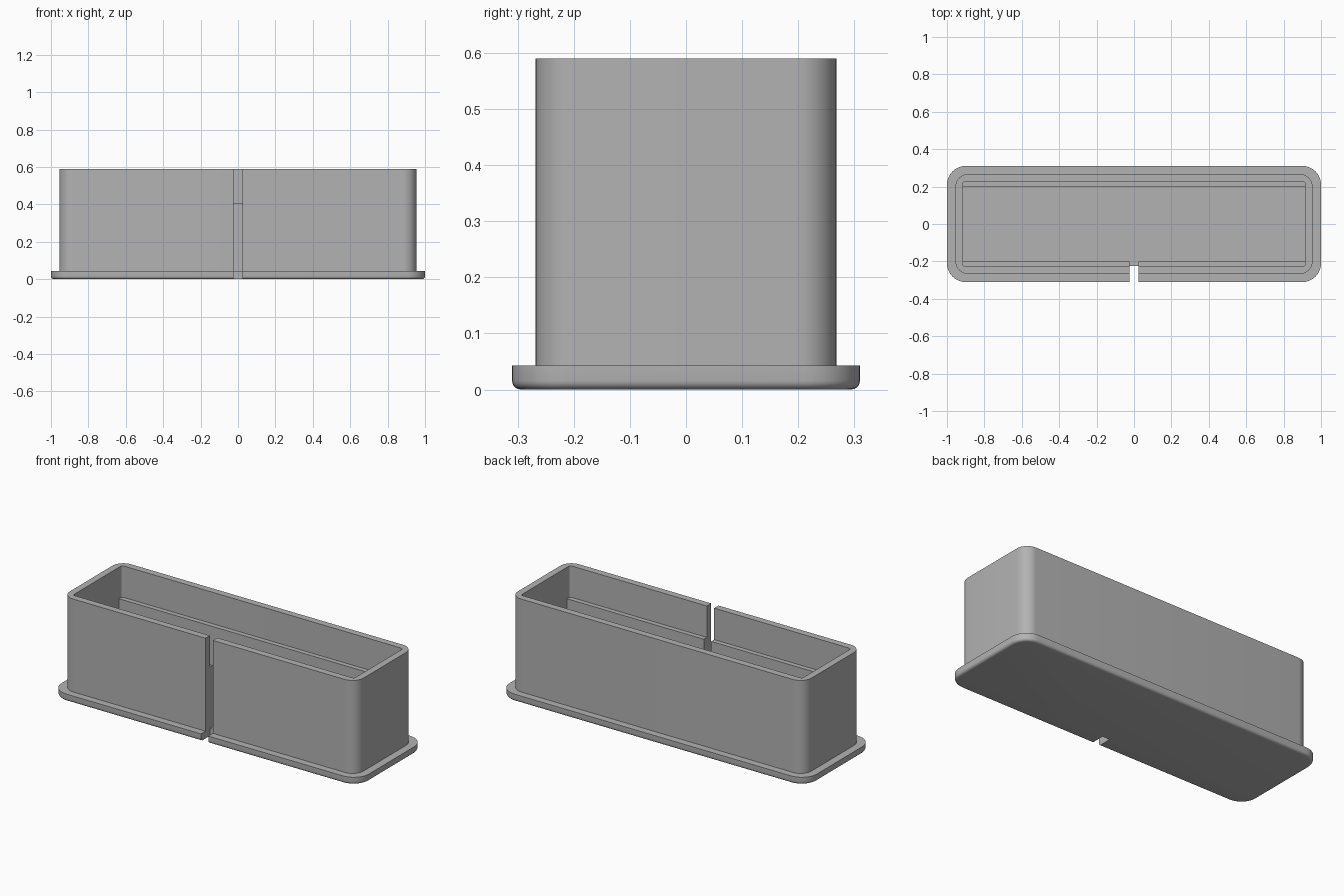
import bpy, bmesh
from math import sin, cos, pi, radians

cube = bpy.data.objects.get("Cube")
if cube:
    bpy.data.objects.remove(cube, do_unlink=True)

# Single plain grey material
grey = bpy.data.materials.new("plain grey")
grey.use_nodes = True
colour = (0.45, 0.45, 0.45, 1)
grey.diffuse_color = colour
grey.node_tree.nodes["Principled BSDF"].inputs["Base Color"].default_value = colour

FLOOR, LEDGE, TOP = 0.043, 0.405, 0.59
IN_X, IN_Y, LEDGE_Y = 0.915, 0.228, 0.2
SLOT = 0.024
STEPS = 10


def add_object(name, bm):
    bmesh.ops.recalc_face_normals(bm, faces=bm.faces)
    mesh = bpy.data.meshes.new(name)
    bm.to_mesh(mesh)
    bm.free()
    mesh.materials.append(grey)
    obj = bpy.data.objects.new(name, mesh)
    bpy.context.collection.objects.link(obj)
    return obj


def box(name, x0, x1, y0, y1, z0, z1):
    bm = bmesh.new()
    bmesh.ops.create_cube(bm, size=1)
    for v in bm.verts:
        v.co.x = x1 if v.co.x > 0 else x0
        v.co.y = y1 if v.co.y > 0 else y0
        v.co.z = z1 if v.co.z > 0 else z0
    return add_object(name, bm)


def ring(bm, hx, hy, r, z):
    """Rounded rectangle of vertices at height z."""
    verts = []
    for q, (sx, sy) in enumerate([(1, 1), (-1, 1), (-1, -1), (1, -1)]):
        for i in range(STEPS + 1):
            a = (q + i / STEPS) * pi / 2
            verts.append(bm.verts.new((sx * (hx - r) + r * cos(a),
                                       sy * (hy - r) + r * sin(a), z)))
    return verts


# Open tray: rounded flange edge, outer wall, rim, inner wall, floor
bm = bmesh.new()
fillet = 0.016
sections = []
for i in range(6):
    a = i / 5 * pi / 2
    inset = fillet * (1 - sin(a))
    sections.append((1 - inset, 0.31 - inset, 0.1 - inset, fillet * (1 - cos(a))))
sections += [(1, 0.31, 0.1, FLOOR), (0.955, 0.268, 0.07, FLOOR),
             (0.955, 0.268, 0.07, TOP), (IN_X, IN_Y, 0.012, TOP),
             (IN_X, IN_Y, 0.012, FLOOR)]
rings = [ring(bm, *s) for s in sections]
for low, high in zip(rings, rings[1:]):
    n = len(low)
    for i in range(n):
        j = (i + 1) % n
        bm.faces.new((low[i], low[j], high[j], high[i]))
bm.faces.new(rings[0])
bm.faces.new(rings[-1])
tray = add_object("tray", bm)

# Vertical slot through the front wall and flange
cutter = box("slot_cutter", -SLOT, SLOT, -0.5, -IN_Y + 0.004, -0.2, 1)
cutter.hide_render = True
cut = tray.modifiers.new("slot", "BOOLEAN")
cut.operation, cut.solver, cut.object = "DIFFERENCE", "EXACT", cutter
bpy.context.view_layer.objects.active = tray
tray.select_set(True)
bpy.ops.object.modifier_apply(modifier="slot")
bpy.data.objects.remove(cutter, do_unlink=True)
bpy.ops.object.shade_smooth_by_angle(angle=radians(30))

# Inner ledges, the front one split by the slot
SINK = 0.004
box("back_ledge", -IN_X - SINK, IN_X + SINK, LEDGE_Y, IN_Y + SINK, FLOOR - SINK, LEDGE)
box("front_ledge_left", SLOT, IN_X + SINK, -IN_Y - SINK, -LEDGE_Y, FLOOR - SINK, LEDGE)
box("front_ledge_right", -IN_X - SINK, -SLOT, -IN_Y - SINK, -LEDGE_Y, FLOOR - SINK, LEDGE)
